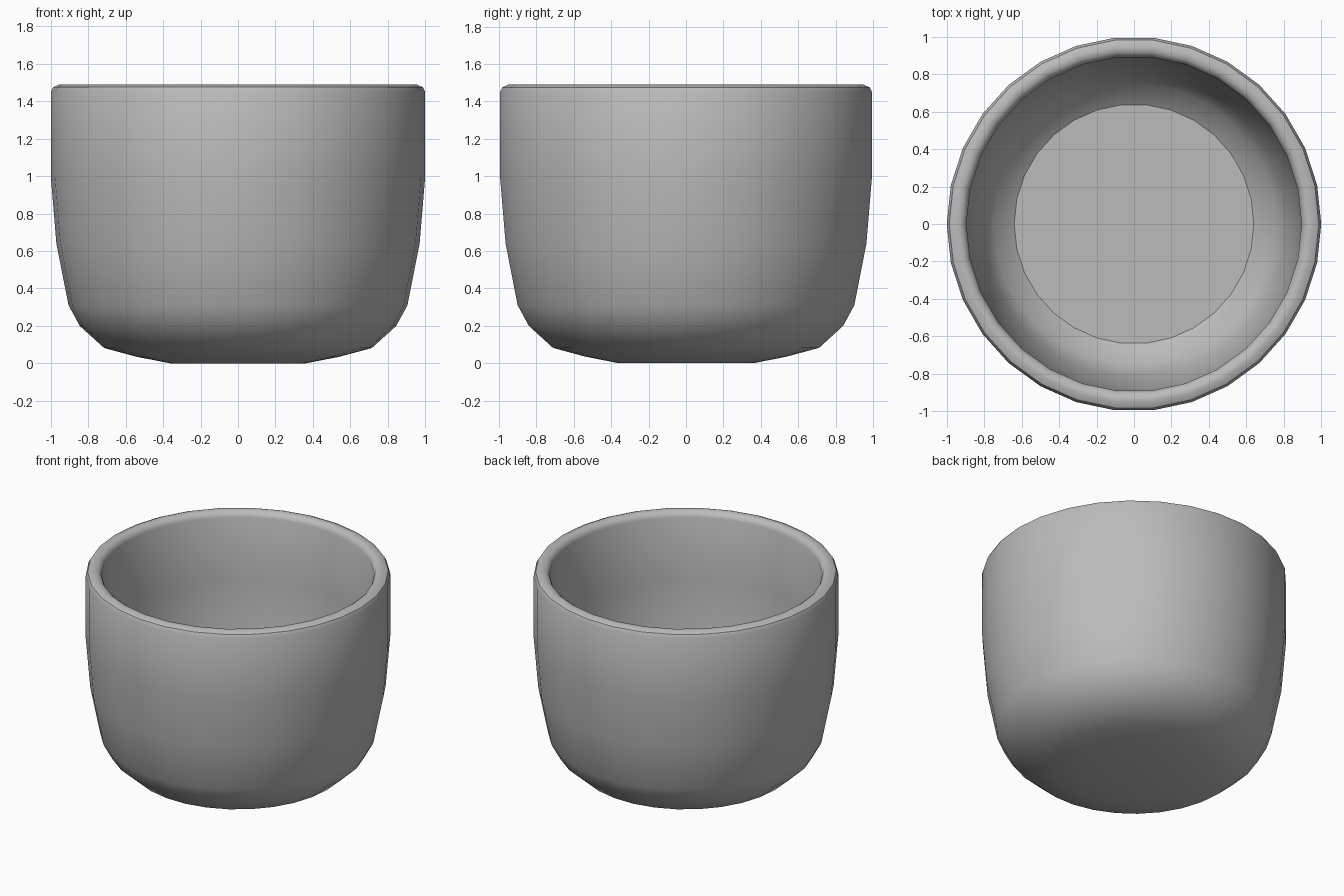
import bpy, bmesh, math

if "Cube" in bpy.data.objects:
    bpy.data.objects.remove(bpy.data.objects["Cube"])

SIDES = 30

mat = bpy.data.materials.new("light_grey")
mat.diffuse_color = (0.5, 0.5, 0.5, 1)
mat.use_nodes = True
mat.node_tree.nodes["Principled BSDF"].inputs["Base Color"].default_value = mat.diffuse_color

# Cup profile: (radius, height), from the underside, over the rim, to the inner floor
profile = [(0.36, 0.0), (0.54, 0.035), (0.715, 0.082), (0.845, 0.2), (0.905, 0.31),
           (0.97, 0.64), (1.0, 1.0), (1.0, 1.45), (0.987, 1.475), (0.955, 1.49),
           (0.925, 1.487), (0.905, 1.472), (0.895, 1.45),
           (0.895, 1.0), (0.87, 0.65), (0.81, 0.34), (0.75, 0.22), (0.64, 0.14)]


def lathe(name, points):
    bm = bmesh.new()
    rings = []
    for r, z in points:
        rings.append([bm.verts.new((r * math.cos(2 * math.pi * i / SIDES),
                                    r * math.sin(2 * math.pi * i / SIDES), z))
                      for i in range(SIDES)])
    for a, b in zip(rings, rings[1:]):
        for i in range(SIDES):
            j = (i + 1) % SIDES
            bm.faces.new((a[i], a[j], b[j], b[i]))
    bm.faces.new(rings[0][::-1])   # underside
    bm.faces.new(rings[-1])        # inner floor
    bmesh.ops.recalc_face_normals(bm, faces=bm.faces)
    me = bpy.data.meshes.new(name)
    bm.to_mesh(me)
    bm.free()
    ob = bpy.data.objects.new(name, me)
    bpy.context.collection.objects.link(ob)
    me.materials.append(mat)
    return ob


cup = lathe("cup", profile)
bpy.context.view_layer.objects.active = cup
cup.select_set(True)
bpy.ops.object.shade_smooth_by_angle(angle=math.radians(35))
